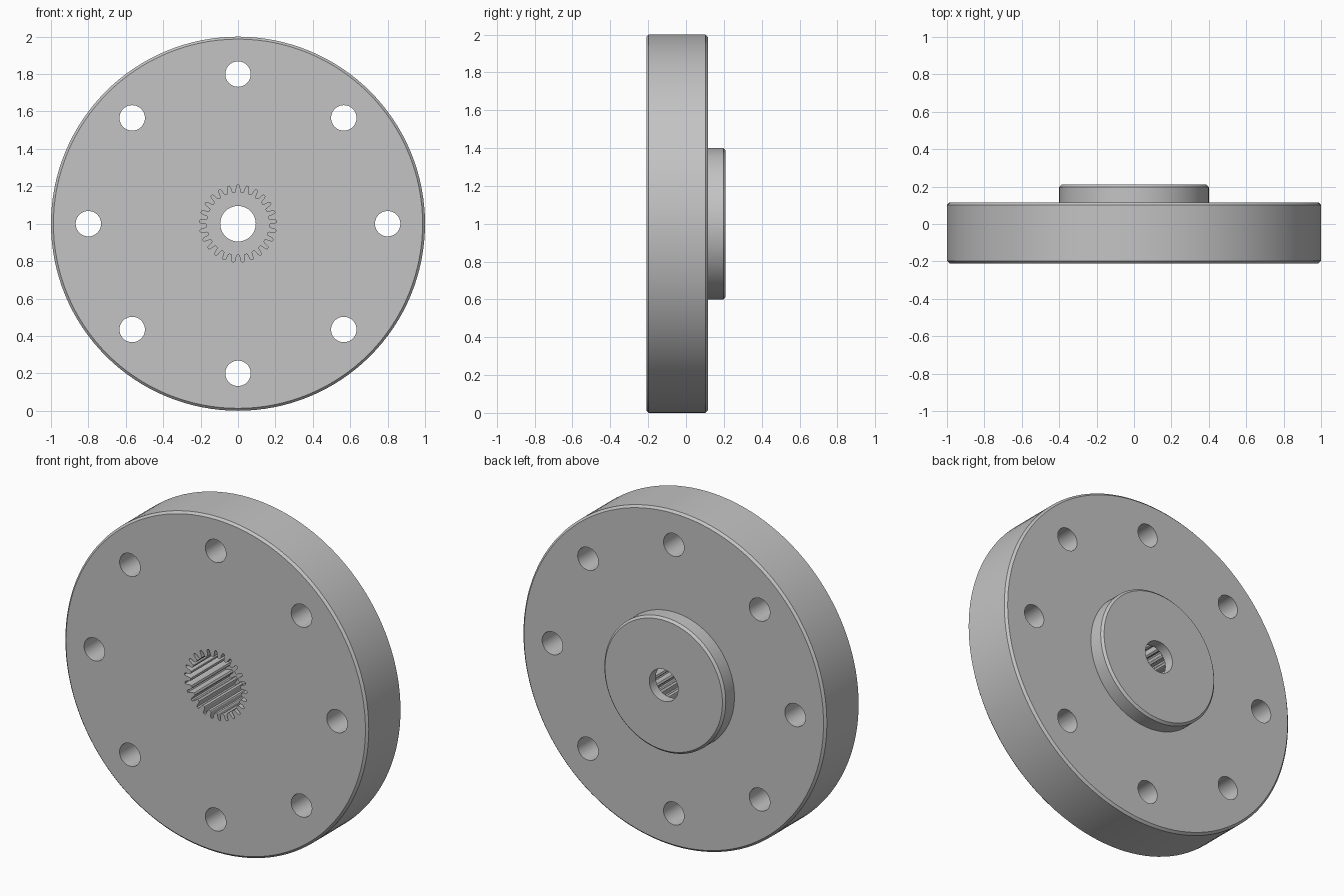
import bpy, bmesh
from math import sin, cos, tau

cube = bpy.data.objects.get("Cube")
if cube:
    bpy.data.objects.remove(cube, do_unlink=True)

FRONT, STEP, BACK = -0.21, 0.115, 0.21   # depths along y
CHAMFER = 0.013
POCKET_FLOOR = 0.15
TEETH = 25

metal = bpy.data.materials.new("grey metal")
metal.use_nodes = True
grey = (0.55, 0.55, 0.55, 1)
metal.diffuse_color = grey
metal.node_tree.nodes["Principled BSDF"].inputs["Base Color"].default_value = grey


def make_object(name, bm):
    bmesh.ops.recalc_face_normals(bm, faces=bm.faces)
    mesh = bpy.data.meshes.new(name)
    bm.to_mesh(mesh)
    bm.free()
    mesh.materials.append(metal)
    obj = bpy.data.objects.new(name, mesh)
    bpy.context.collection.objects.link(obj)
    return obj


def loft(bm, rings):
    """Skin a list of closed rings of points and cap both ends."""
    loops = [[bm.verts.new(p) for p in ring] for ring in rings]
    n = len(loops[0])
    for a, b in zip(loops, loops[1:]):
        for i in range(n):
            j = (i + 1) % n
            bm.faces.new((a[i], a[j], b[j], b[i]))
    bm.faces.new(loops[0])
    bm.faces.new(loops[-1])


def circle(radius, y, count, cx=0, cz=1):
    return [(cx + radius * sin(tau * i / count), y, cz + radius * cos(tau * i / count))
            for i in range(count)]


# Chamfered flange with a raised boss on the back
bm = bmesh.new()
profile = [(1 - CHAMFER, FRONT), (1, FRONT + CHAMFER), (1, STEP - CHAMFER),
           (1 - CHAMFER, STEP), (0.4, STEP), (0.4, BACK - CHAMFER), (0.4 - CHAMFER, BACK)]
loft(bm, [circle(r, y, 128) for r, y in profile])
hub = make_object("flange_hub", bm)

# Ring of eight bolt holes
bm = bmesh.new()
for k in range(8):
    a = tau * k / 8
    loft(bm, [circle(0.068, y, 40, 0.8 * sin(a), 1 + 0.8 * cos(a)) for y in (-0.4, 0.4)])
bolt_cutter = make_object("bolt_hole_cutter", bm)

# Toothed pocket open to the front
tooth = [(-0.36, 0.166), (-0.25, 0.171), (-0.17, 0.198), (-0.09, 0.206),
         (0.09, 0.206), (0.17, 0.198), (0.25, 0.171), (0.36, 0.166)]
outline = [(r * sin(tau * (k + f) / TEETH), r * cos(tau * (k + f) / TEETH))
           for k in range(TEETH) for f, r in tooth]
bm = bmesh.new()
loft(bm, [[(x, y, 1 + z) for x, z in outline] for y in (-0.4, POCKET_FLOOR)])
spline_cutter = make_object("spline_pocket_cutter", bm)

# Central screw bore
bm = bmesh.new()
loft(bm, [circle(0.095, y, 48) for y in (-0.45, 0.4)])
bore_cutter = make_object("bore_cutter", bm)

# Cut the openings and discard the cutters
bpy.ops.object.select_all(action='DESELECT')
bpy.context.view_layer.objects.active = hub
hub.select_set(True)
for cutter in (bolt_cutter, spline_cutter, bore_cutter):
    cutter.hide_render = True
    mod = hub.modifiers.new(cutter.name, 'BOOLEAN')
    mod.operation = 'DIFFERENCE'
    mod.solver = 'EXACT'
    mod.object = cutter
    bpy.ops.object.modifier_apply(modifier=mod.name)
    bpy.data.objects.remove(cutter, do_unlink=True)

bpy.ops.object.shade_smooth_by_angle(angle=0.5)
